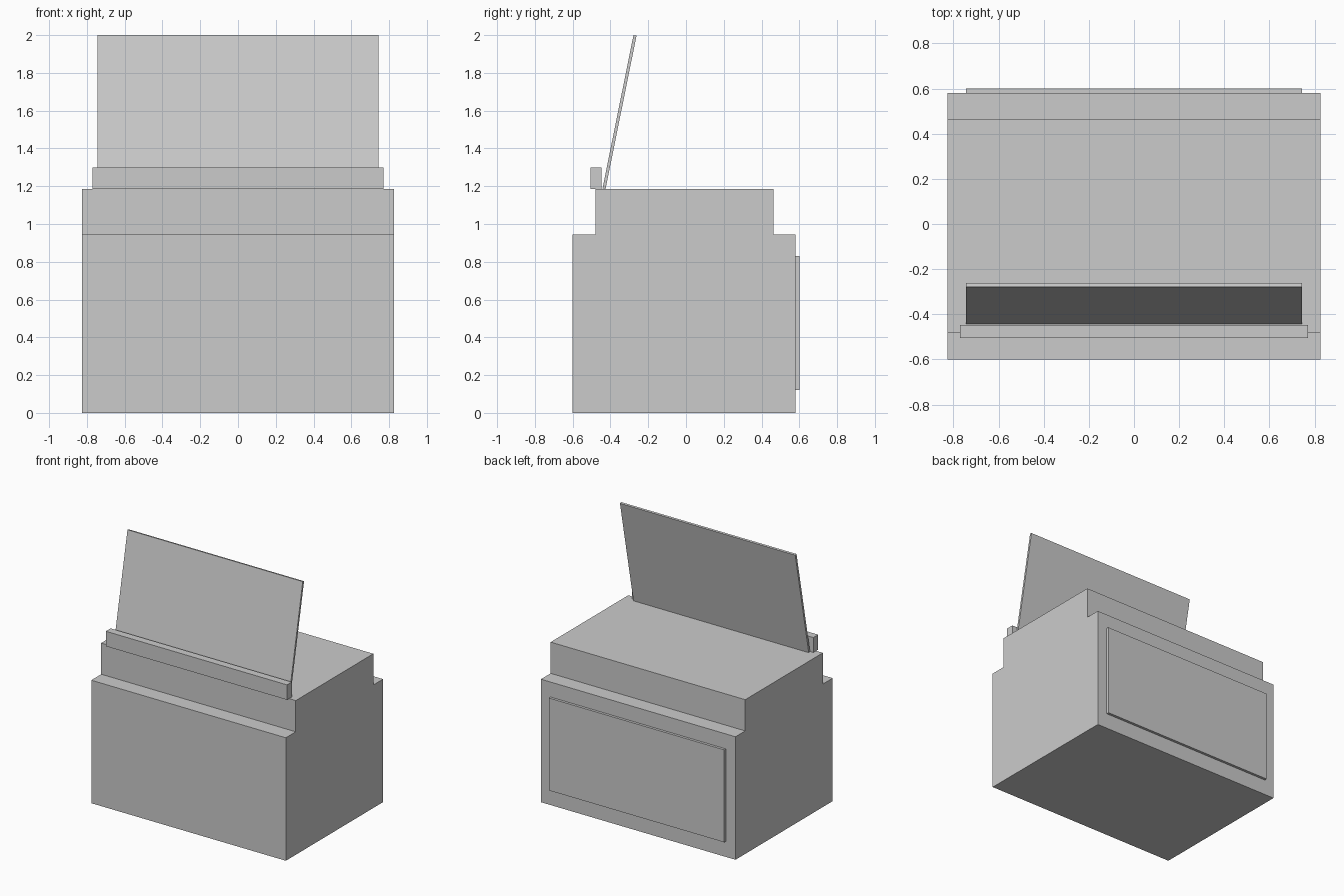
import bpy
import bmesh

if "Cube" in bpy.data.objects:
    bpy.data.objects.remove(bpy.data.objects["Cube"])


def extrude_profile(name, profile, half_width):
    """Extrude a (y, z) side profile symmetrically along x."""
    bm = bmesh.new()
    face = bm.faces.new([bm.verts.new((-half_width, y, z)) for y, z in profile])
    out = bmesh.ops.extrude_face_region(bm, geom=[face])
    verts = [v for v in out["geom"] if isinstance(v, bmesh.types.BMVert)]
    bmesh.ops.translate(bm, verts=verts, vec=(2 * half_width, 0, 0))
    bmesh.ops.recalc_face_normals(bm, faces=bm.faces)
    mesh = bpy.data.meshes.new(name)
    bm.to_mesh(mesh)
    bm.free()
    obj = bpy.data.objects.new(name, mesh)
    bpy.context.collection.objects.link(obj)
    return obj


def rect(y0, y1, z0, z1):
    return [(y0, z0), (y1, z0), (y1, z1), (y0, z1)]


# Stepped cabinet
extrude_profile("cabinet", [(-0.60, 0), (0.58, 0), (0.58, 0.945), (0.462, 0.945),
                            (0.462, 1.185), (-0.48, 1.185), (-0.48, 0.945),
                            (-0.60, 0.945)], 0.827)

# Raised panel on the back
extrude_profile("back_panel", rect(0.58, 0.60, 0.12, 0.83), 0.745)

# Ledge along the top front edge
extrude_profile("front_ledge", rect(-0.505, -0.447, 1.185, 1.30), 0.77)

# Thin board leaning backwards behind the ledge
extrude_profile("leaning_board", [(-0.442, 1.188), (-0.426, 1.185),
                                  (-0.262, 1.997), (-0.278, 2.0)], 0.745)
